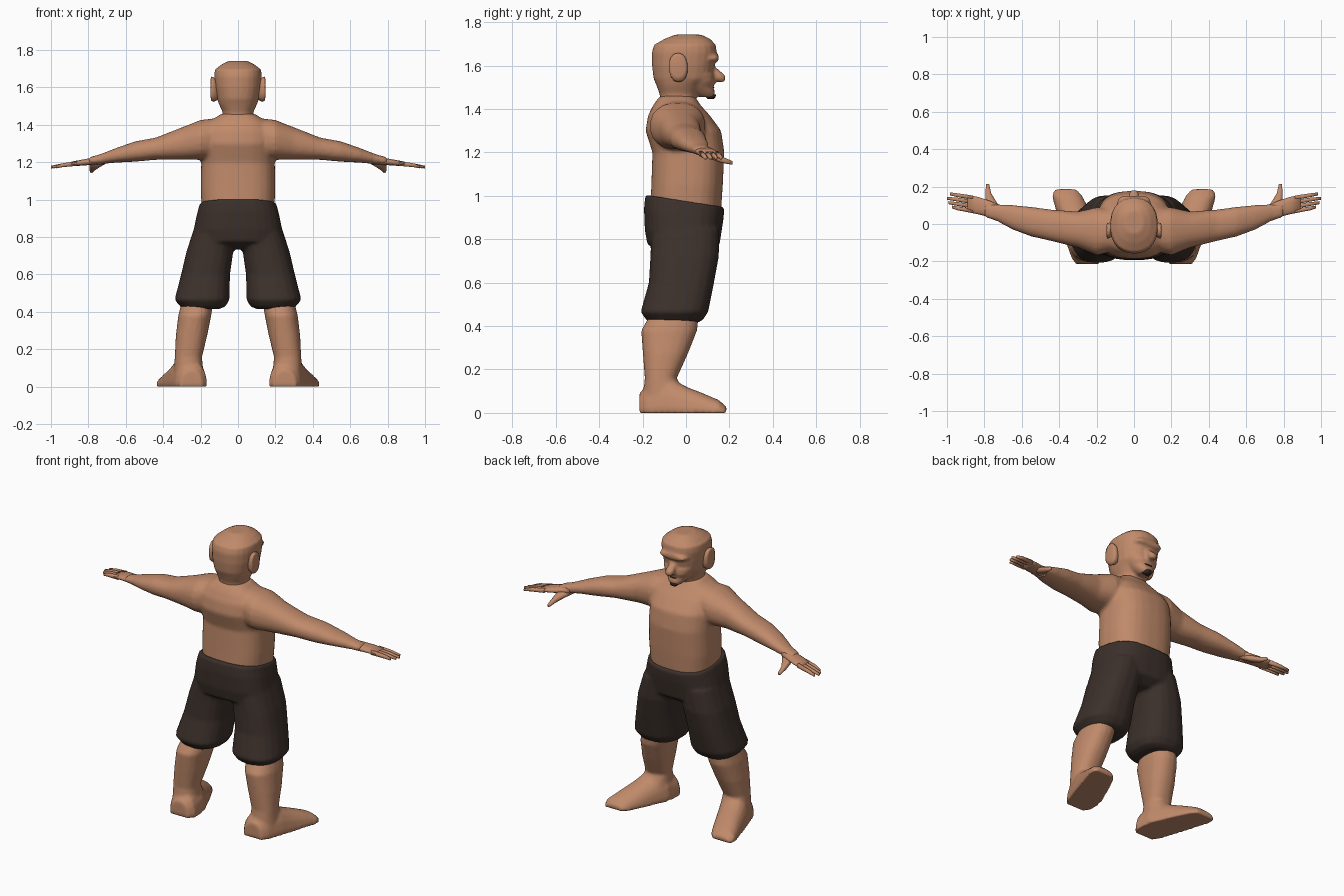
import bpy, bmesh, math


def material(name, rgb):
    m = bpy.data.materials.new(name)
    m.diffuse_color = (*rgb, 1)
    return m


SKIN = material("skin", (0.53, 0.255, 0.145))
CLOTH = material("dark brown cloth", (0.045, 0.030, 0.024))
HAIR = material("dark hair", (0.03, 0.018, 0.014))


def loft(bm, axis, rows, p=2.3, n=20, mirror=False, flat=False):
    """Closed skin over rings; row = position on axis, then min/max of the other two axes."""
    for side in ((1, -1) if mirror else (1,)):
        rings = []
        for a, b0, b1, c0, c1 in rows:
            ring = []
            for i in range(n):
                t = 2 * math.pi * (i + 0.5) / n
                c, s = math.cos(t), math.sin(t)
                u = math.copysign(abs(c) ** (2 / p), c)
                v = math.copysign(abs(s) ** (2 / p), s)
                b = (b0 + b1) / 2 + u * (b1 - b0) / 2
                d = c0 + max(v, 0) * (c1 - c0) if flat else (c0 + c1) / 2 + v * (c1 - c0) / 2
                x, y, z = {"x": (a, b, d), "y": (b, a, d), "z": (b, d, a)}[axis]
                ring.append(bm.verts.new((x * side, y, z)))
            rings.append(ring)
        faces = [bm.faces.new(rings[0]), bm.faces.new(rings[-1][::-1])]
        for r, q in zip(rings, rings[1:]):
            for i in range(n):
                j = (i + 1) % n
                faces.append(bm.faces.new((r[i], q[i], q[j], r[j])))
        bmesh.ops.recalc_face_normals(bm, faces=faces)


def finish(bm, name, mat, voxel=0, smooth=4):
    me = bpy.data.meshes.new(name)
    bm.to_mesh(me)
    bm.free()
    me.materials.append(mat)
    me.shade_smooth()
    ob = bpy.data.objects.new(name, me)
    bpy.context.collection.objects.link(ob)
    if voxel:
        r = ob.modifiers.new("blend", "REMESH")
        r.mode = "VOXEL"
        r.voxel_size = voxel
        r.use_smooth_shade = True
        s = ob.modifiers.new("soften", "SMOOTH")
        s.factor = 0.5
        s.iterations = smooth
    return ob


def sym(rows):
    """Rows given as position, half width, min, max."""
    return [(a, -w, w, c0, c1) for a, w, c0, c1 in rows]


# Torso and arms blended together
bm = bmesh.new()
loft(bm, "z", sym([
    (0.93, .193, -.165, .162), (1.05, .20, -.16, .17), (1.20, .197, -.155, .177),
    (1.30, .20, -.187, .162), (1.37, .19, -.175, .11), (1.42, .15, -.15, .065),
    (1.46, .088, -.12, .04)]), p=2.6, n=28)
loft(bm, "x", [
    (.08, -.14, .08, 1.22, 1.44), (.20, -.168, .09, 1.213, 1.427),
    (.30, -.127, .067, 1.213, 1.387), (.44, -.092, .077, 1.213, 1.332),
    (.55, -.067, .092, 1.203, 1.312), (.65, -.03, .102, 1.198, 1.277),
    (.74, .018, .107, 1.19, 1.242), (.80, .035, .11, 1.188, 1.226)], mirror=True)
finish(bm, "torso_and_arms", SKIN, 0.011, 5)

# Head: neck, skull, jaw, brow, nose
bm = bmesh.new()
loft(bm, "z", sym([
    (1.42, .082, -.115, .04), (1.47, .083, -.122, .055), (1.51, .102, -.137, .08),
    (1.54, .113, -.15, .122), (1.60, .124, -.157, .132), (1.66, .128, -.158, .142),
    (1.695, .124, -.148, .138), (1.722, .09, -.10, .112), (1.742, .05, -.05, .07)]), n=24)
loft(bm, "z", sym([
    (1.455, .032, .06, .128), (1.475, .052, .02, .135), (1.50, .072, -.02, .126),
    (1.525, .088, -.04, .137), (1.56, .10, -.04, .132)]))
loft(bm, "y", sym([(.08, .10, 1.605, 1.655), (.135, .085, 1.612, 1.655),
                   (.15, .065, 1.62, 1.65)]))
loft(bm, "y", sym([(.10, .018, 1.54, 1.615), (.145, .026, 1.525, 1.585),
                   (.168, .024, 1.522, 1.565), (.181, .014, 1.53, 1.555)]))
finish(bm, "head", SKIN, 0.008, 3)

# Ears
bm = bmesh.new()
loft(bm, "x", [(.095, -.055, 0, 1.54, 1.63), (.130, -.076, .008, 1.523, 1.654),
               (.143, -.079, .006, 1.53, 1.658), (.147, -.068, -.004, 1.55, 1.645)],
     n=14, mirror=True)
finish(bm, "ears", SKIN)

# Chin tuft and mouth line
bm = bmesh.new()
loft(bm, "z", sym([(1.446, .016, .10, .128), (1.455, .026, .09, .136),
                   (1.466, .02, .10, .139)]), n=10)
loft(bm, "z", sym([(1.496, .03, .10, .129), (1.502, .032, .10, .132)]), n=10)
finish(bm, "chin_tuft_and_mouth", HAIR)

# Hands: palm, four fingers, thumb
bm = bmesh.new()
loft(bm, "x", [(.72, .03, .105, 1.188, 1.235), (.77, .035, .125, 1.186, 1.226),
               (.83, .05, .145, 1.182, 1.215), (.89, .062, .157, 1.178, 1.204)],
     n=12, mirror=True)
for i, tip in enumerate((.972, .992, 1.0, .985)):
    y = .063 + i * .0235
    loft(bm, "x", [(.86, y - .006, y + .019, 1.18, 1.207),
                   (.94, y + .009, y + .031, 1.173, 1.195),
                   (tip, y + .019, y + .036, 1.167, 1.182)], n=8, mirror=True)
loft(bm, "y", [(.07, .70, .79, 1.185, 1.22), (.12, .735, .795, 1.165, 1.205),
               (.165, .763, .795, 1.15, 1.182), (.215, .774, .792, 1.142, 1.16)],
     n=8, mirror=True)
finish(bm, "hands", SKIN)

# Shorts: hips with a waist dipping towards the belly, two wide legs
bm = bmesh.new()
loft(bm, "z", sym([
    (.735, .10, -.10, .10), (.775, .225, -.178, .155), (.84, .237, -.19, .165),
    (.91, .222, -.194, .172), (.975, .205, -.188, .178)]), p=2.7, n=28)
for v in bm.verts:
    if v.co.z > .88:
        v.co.z -= .155 * v.co.y
loft(bm, "z", [
    (.415, .10, .295, -.165, .055), (.43, .065, .31, -.185, .08),
    (.465, .045, .34, -.21, .103), (.60, .042, .305, -.172, .13),
    (.72, .025, .277, -.165, .152), (.85, .0, .235, -.16, .155)],
     p=2.5, mirror=True)
finish(bm, "shorts", CLOTH, 0.01, 3)

# Lower legs and feet with flat soles, toes turned outward
bm = bmesh.new()
loft(bm, "z", [
    (.46, .13, .30, -.16, .06), (.38, .143, .32, -.207, .052),
    (.27, .165, .333, -.199, .008), (.16, .192, .338, -.19, -.042),
    (.07, .185, .345, -.20, .0)], mirror=True)
loft(bm, "y", [
    (-.215, .19, .31, 0, .09), (-.18, .165, .335, 0, .13), (-.08, .17, .37, 0, .165),
    (0, .205, .395, 0, .122), (.08, .24, .42, 0, .09), (.15, .275, .44, 0, .06),
    (.187, .305, .425, 0, .028)], mirror=True, flat=True)
finish(bm, "legs_and_feet", SKIN, 0.01, 3)
